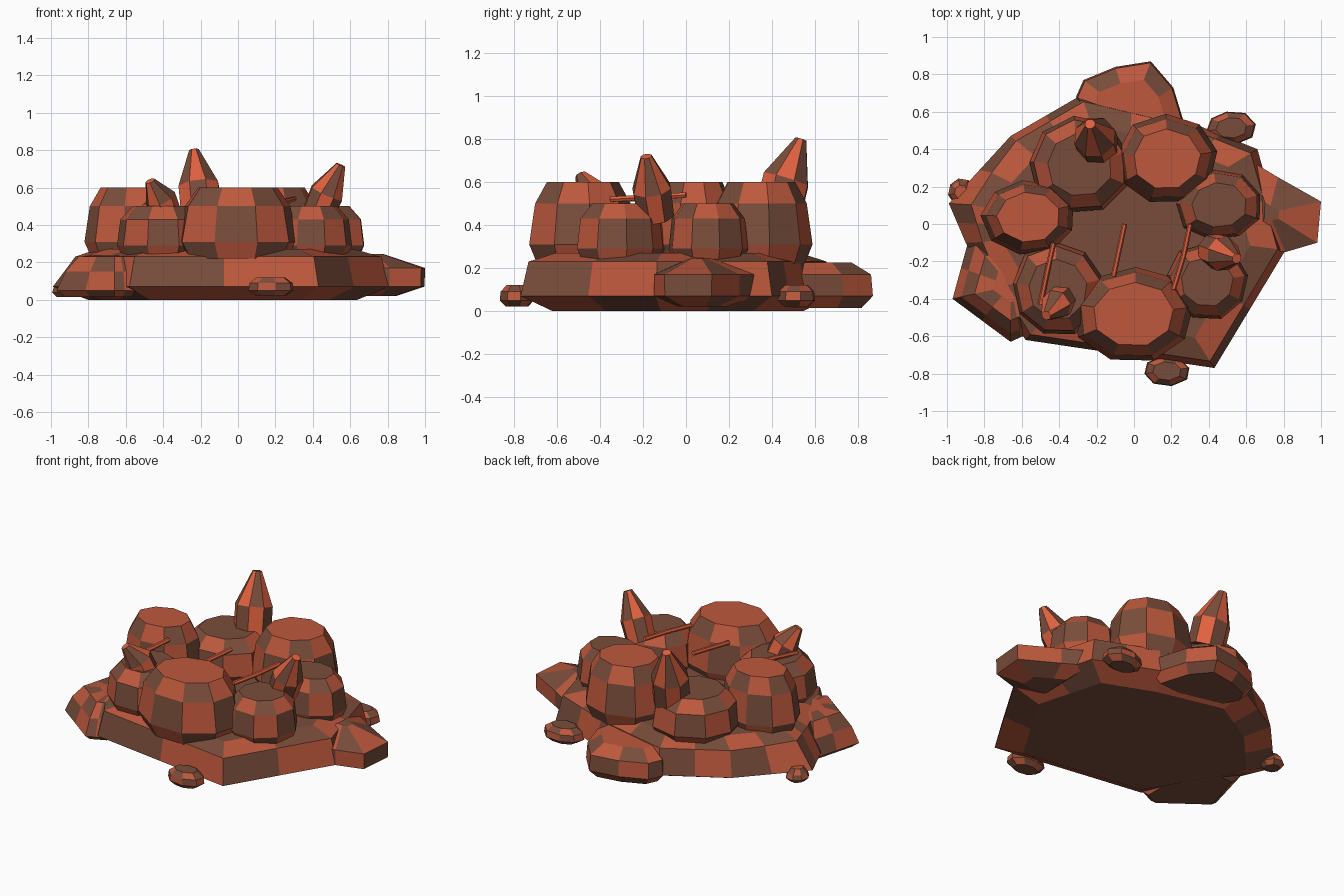
import bpy
import math
import random
from mathutils import Vector

if "Cube" in bpy.data.objects:
    bpy.data.objects.remove(bpy.data.objects["Cube"])

random.seed(4)


def material(name, rgb):
    m = bpy.data.materials.new(name)
    m.diffuse_color = (*rgb, 1)
    m.use_nodes = True
    m.node_tree.nodes["Principled BSDF"].inputs["Base Color"].default_value = m.diffuse_color
    return m


MATS = [material("rust_orange", (0.51, 0.098, 0.046)),
        material("earth_brown", (0.19, 0.073, 0.043)),
        material("bright_orange", (0.74, 0.12, 0.05))]
ORANGE, BROWN, BRIGHT = 0, 1, 2


def loft(name, rings, cap, shift=0, light=ORANGE):
    """Skin stacked rings; side faces alternate colours, cap colour is chosen."""
    n = len(rings[0])
    verts = [p for r in rings for p in r]
    faces, cols = [], []
    for k in range(len(rings) - 1):
        for i in range(n):
            j = (i + 1) % n
            faces.append((k * n + i, k * n + j, (k + 1) * n + j, (k + 1) * n + i))
            cols.append(BROWN if (i + k + shift) % 2 else light)
    faces.append(tuple(range(n))[::-1])
    faces.append(tuple(range((len(rings) - 1) * n, len(rings) * n)))
    cols += [BROWN, cap]
    me = bpy.data.meshes.new(name)
    me.from_pydata(verts, [], faces)
    for m in MATS:
        me.materials.append(m)
    for poly, c in zip(me.polygons, cols):
        poly.material_index = c
    ob = bpy.data.objects.new(name, me)
    bpy.context.collection.objects.link(ob)
    return ob


def slab(name, outline, centre, layers, cap, shift=0, split=False):
    """Stack scaled copies of an outline, optionally splitting each side in two."""
    pts = []
    for i, a in enumerate(outline):
        b = outline[(i + 1) % len(outline)]
        pts.append(a)
        if split:
            pts.append(((a[0] + b[0]) / 2, (a[1] + b[1]) / 2))
    cx, cy = centre
    rings = [[(cx + (x - cx) * s, cy + (y - cy) * s, z) for x, y in pts]
             for s, z in layers]
    return loft(name, rings, cap, shift)


def boulder(name, x, y, rx, ry, levels, sides, cap, turn=0.2):
    """Faceted rock: scaled rings with slightly uneven corners."""
    wob = [random.uniform(0.97, 1.05) for _ in range(sides)]
    rings = []
    for s, z in levels:
        rings.append([(x + rx * s * wob[i] * math.cos(turn + math.tau * i / sides),
                       y + ry * s * wob[i] * math.sin(turn + math.tau * i / sides), z)
                      for i in range(sides)])
    return loft(name, rings, cap)


def tube(name, path, radii, sides, solid=None, shift=0):
    """Rings swept square to a leaning path."""
    path = [Vector(p) for p in path]
    q = (path[-1] - path[0]).to_track_quat('Z', 'Y')
    rings = []
    for p, r in zip(path, radii):
        rings.append([tuple(p + q @ Vector((r * math.cos(math.tau * i / sides),
                                            r * math.sin(math.tau * i / sides), 0)))
                      for i in range(sides)])
    ob = loft(name, rings, BRIGHT, shift, BRIGHT)
    if solid is not None:
        for f in ob.data.polygons:
            f.material_index = solid
    return ob


# Ground slab, with an orange underside bevel and a sloping left edge
base = slab("base_slab",
            [(-0.58, -0.62), (0.43, -0.77), (0.81, -0.14), (0.66, 0.40), (0.26, 0.56),
             (-0.28, 0.69), (-0.66, 0.47), (-0.99, 0.11), (-0.90, -0.10)],
            (-0.05, -0.03), [(0.80, 0), (1, 0.07), (0.95, 0.23), (0.78, 0.27)],
            BROWN, 0, True)
for f in base.data.polygons:
    if -0.9 < f.normal.z < -0.1:
        f.material_index = ORANGE
for v in base.data.vertices:
    if v.co.z > 0.2 and v.co.x < -0.7:
        v.co.x = -0.7 + (v.co.x + 0.7) * 0.7

# Outcrops at the back, right and left
slab("back_outcrop",
     [(0.28, 0.50), (0.21, 0.73), (0.09, 0.87), (-0.10, 0.84), (-0.27, 0.77),
      (-0.31, 0.68), (-0.20, 0.45)],
     (-0.02, 0.58), [(0.82, 0.015), (1, 0.07), (0.97, 0.17), (0.66, 0.225)], ORANGE)
slab("right_outcrop",
     [(0.60, -0.12), (0.81, -0.15), (0.98, -0.10), (1.0, 0.12), (0.77, 0.25),
      (0.62, 0.34)],
     (0.72, 0.06), [(0.45, 0.02), (0.99, 0.07), (1, 0.17), (0.2, 0.245)], BROWN)
slab("left_outcrop",
     [(-0.55, -0.58), (-0.55, -0.05), (-0.88, -0.07), (-0.97, -0.40), (-0.66, -0.63)],
     (-0.66, -0.33), [(0.85, 0.015), (1, 0.05), (0.85, 0.15), (0.62, 0.23), (0.3, 0.24)],
     ORANGE, 0, True)

# Ring of boulders: tall ones and low ones
TALL = [(0.85, 0.22), (1.0, 0.31), (0.89, 0.50), (0.67, 0.60)]
LOW = [(0.85, 0.22), (1.0, 0.29), (0.92, 0.43), (0.64, 0.50)]
for name, x, y, rx, ry, levels, cap in [
        ("front_boulder", 0.00, -0.48, 0.325, 0.255, TALL, ORANGE),
        ("left_boulder", -0.56, 0.04, 0.25, 0.20, TALL, ORANGE),
        ("back_right_boulder", 0.175, 0.345, 0.27, 0.235, TALL, ORANGE),
        ("back_left_boulder", -0.29, 0.315, 0.27, 0.255, LOW, BROWN),
        ("right_boulder", 0.455, 0.10, 0.23, 0.19, LOW, BROWN),
        ("front_right_boulder", 0.39, -0.31, 0.22, 0.205, LOW, BROWN),
        ("front_left_boulder", -0.41, -0.35, 0.245, 0.25, LOW, BROWN)]:
    boulder(name, x, y, rx, ry, levels, 9, cap, random.uniform(0, 0.6))

# Leaning spikes on the low boulders
tube("tall_spike", [(-0.195, 0.425, 0.44), (-0.21, 0.465, 0.61), (-0.235, 0.535, 0.80)],
     [0.115, 0.115, 0.028], 8)
tube("right_spike", [(0.42, -0.14, 0.44), (0.475, -0.16, 0.57), (0.55, -0.185, 0.72)],
     [0.09, 0.095, 0.027], 8)
tube("left_spike", [(-0.38, -0.40, 0.44), (-0.415, -0.43, 0.54), (-0.47, -0.49, 0.635)],
     [0.085, 0.085, 0.027], 7)

# Thin rods spanning between boulders
for i, path in enumerate([
        [(-0.50, -0.43, 0.50), (-0.465, -0.26, 0.525), (-0.43, -0.10, 0.54)],
        [(-0.11, -0.28, 0.52), (-0.08, -0.14, 0.53), (-0.05, 0.0, 0.54)],
        [(0.21, -0.35, 0.52), (0.265, -0.17, 0.53), (0.30, 0.0, 0.54)]]):
    tube(f"rod_{i + 1}", path, [0.014] * 3, 6, BRIGHT)

# Small loose stones around the edge
STONE = [(0.65, 0.02), (1.0, 0.05), (0.95, 0.09), (0.62, 0.12)]
LOW_STONE = [(0.65, 0.015), (1.0, 0.04), (0.85, 0.07), (0.5, 0.10)]
for name, x, y, rx, ry, levels, cap in [
        ("front_stone", 0.175, -0.785, 0.125, 0.08, STONE, BROWN),
        ("back_stone", 0.52, 0.515, 0.13, 0.09, STONE, BROWN),
        ("left_stone", -0.925, 0.17, 0.07, 0.075, LOW_STONE, ORANGE)]:
    boulder(name, x, y, rx, ry, levels, 8, cap)
